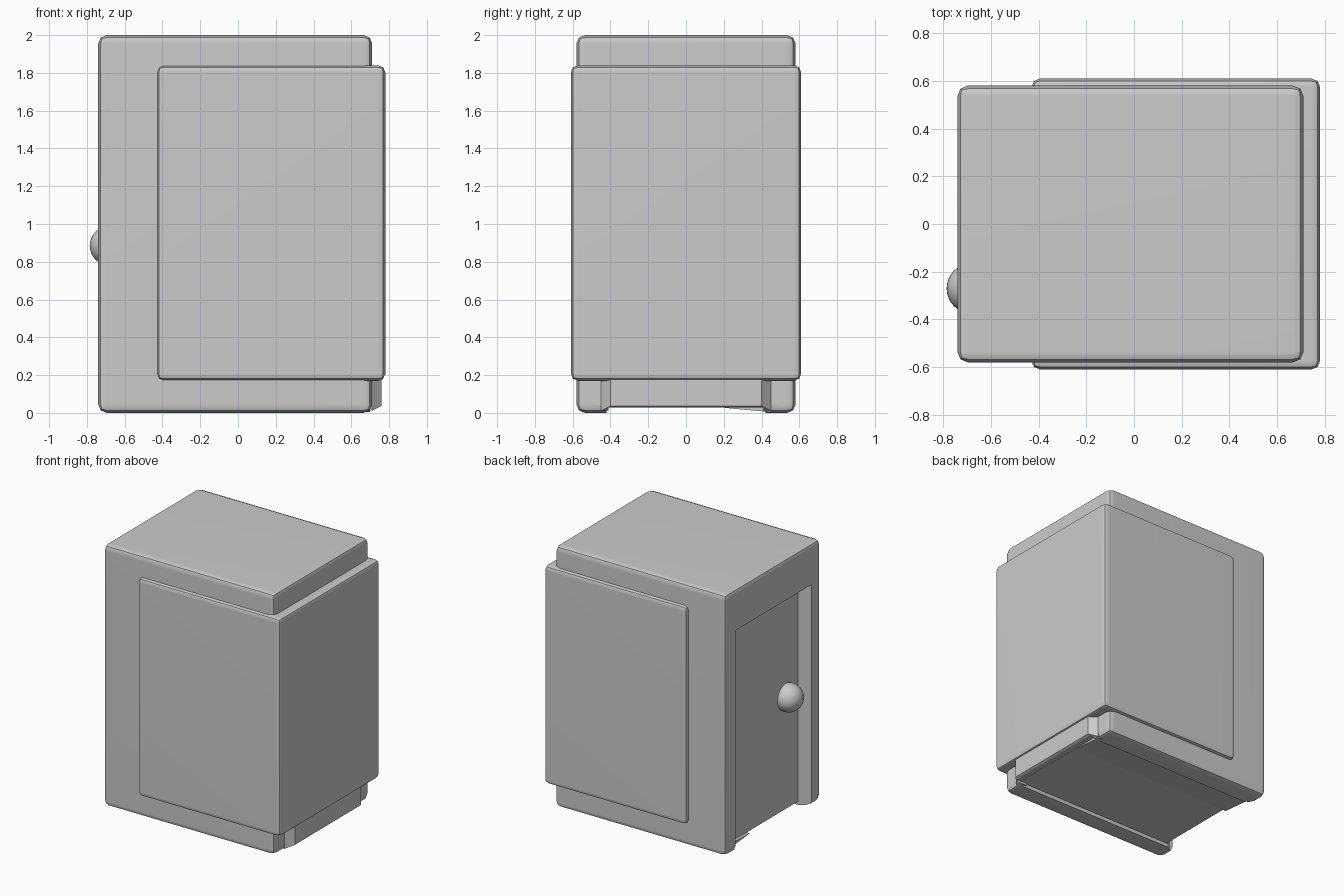
import bpy, bmesh
from mathutils import Vector

if "Cube" in bpy.data.objects:
    bpy.data.objects.remove(bpy.data.objects["Cube"])


def finish(name, bm):
    bmesh.ops.recalc_face_normals(bm, faces=bm.faces[:])
    mesh = bpy.data.meshes.new(name)
    bm.to_mesh(mesh)
    bm.free()
    ob = bpy.data.objects.new(name, mesh)
    bpy.context.collection.objects.link(ob)
    return ob


def box(name, lo, hi, bevel=0.0, segments=2):
    bm = bmesh.new()
    bmesh.ops.create_cube(bm, size=1)
    lo, hi = Vector(lo), Vector(hi)
    for v in bm.verts:
        v.co = (lo + hi) / 2 + v.co * (hi - lo)
    if bevel:
        bmesh.ops.bevel(bm, geom=bm.edges[:], offset=bevel, segments=segments,
                        profile=0.5, affect='EDGES')
    return finish(name, bm)


def loft(name, rings):
    """Skin closed rings of points and cap both ends."""
    bm = bmesh.new()
    rings = [[bm.verts.new(p) for p in ring] for ring in rings]
    n = len(rings[0])
    for a, b in zip(rings, rings[1:]):
        for i in range(n):
            j = (i + 1) % n
            bm.faces.new((a[i], a[j], b[j], b[i]))
    bm.faces.new(rings[0])
    bm.faces.new(rings[-1])
    return finish(name, bm)


def rect(x, y, z0, z1):
    return [(x, -y, z0), (x, y, z0), (x, y, z1), (x, -y, z1)]


def cut(ob, cutter):
    m = ob.modifiers.new(cutter.name, 'BOOLEAN')
    m.operation = 'DIFFERENCE'
    m.solver = 'EXACT'
    m.object = cutter
    cutter.hide_render = True
    cutter.hide_set(True)


def smooth(ob, weighted=False):
    bpy.ops.object.select_all(action='DESELECT')
    ob.select_set(True)
    bpy.context.view_layer.objects.active = ob
    bpy.ops.object.shade_smooth_by_angle(angle=0.5)
    if weighted:
        m = ob.modifiers.new("weighted_normals", 'WEIGHTED_NORMAL')
        m.keep_sharp = True


# Cabinet body with rounded edges
body = box("cabinet_body", (-0.74, -0.58, 0), (0.71, 0.58, 2.0), 0.045)
# Wide casing wrapped around the rear part
casing = box("outer_casing", (-0.43, -0.61, 0.17), (0.78, 0.61, 1.84), 0.038)

# Door recess with splayed sides, and shallow channel between the base runners
cut(body, loft("door_recess_cutter", [rect(-1.0, 0.46, -0.5, 1.69),
                                      rect(-0.72, 0.46, -0.5, 1.69),
                                      rect(-0.655, 0.415, -0.5, 1.65)]))
cut(body, box("base_channel_cutter", (-1.2, -0.42, -0.5), (1, 0.42, 0.028)))
smooth(body, True)
smooth(casing, True)

# Raised lower panel at the rear with chamfered rim
panel = loft("rear_panel", [rect(0.65, 0.45, 0.012, 0.3), rect(0.71, 0.45, 0.012, 0.3),
                            rect(0.76, 0.40, 0.036, 0.3)])
cut(panel, box("panel_base_cutter", (0.5, -0.41, -0.5), (1, 0.41, 0.029)))

# Sloping strip along the inner side of one base runner
loft("base_strip", [[(x, 0.45, 0.004), (x, 0.2, 0.027), (x, 0.45, 0.036)]
                    for x in (-0.68, 0.70)])

# Round door knob, flat at the back
bm = bmesh.new()
bmesh.ops.create_uvsphere(bm, u_segments=32, v_segments=16, radius=0.105)
for v in bm.verts:
    v.co += Vector((-0.68, -0.27, 0.885))
smooth(finish("door_knob", bm))
